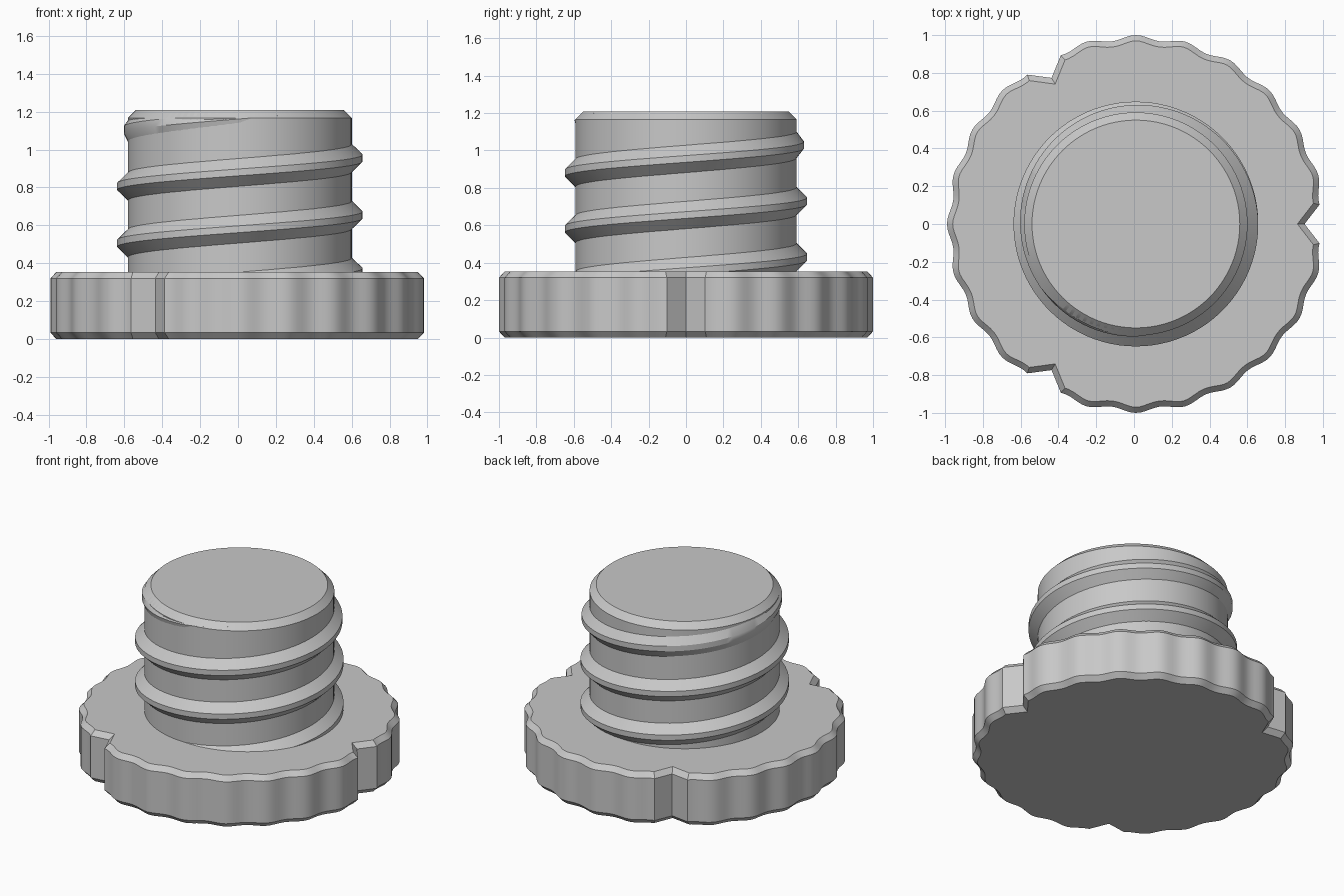
import bpy, bmesh
from math import cos, sin, radians, pi
from mathutils import Vector

cube = bpy.data.objects.get("Cube")
if cube:
    bpy.data.objects.remove(cube, do_unlink=True)

CENTRE_X = 0.01      # axis of the plug
BASE_TOP = 0.353
TOP = 1.208
NECK_R = 0.591
TOP_R = 0.55

grey = bpy.data.materials.new("plain grey")
grey.use_nodes = True
grey.diffuse_color = (0.58, 0.58, 0.58, 1)
grey.node_tree.nodes["Principled BSDF"].inputs["Base Color"].default_value = grey.diffuse_color


def loft(name, rings):
    """Skin a series of closed rings and cap both ends."""
    bm = bmesh.new()
    loops = [[bm.verts.new(p) for p in ring] for ring in rings]
    for low, high in zip(loops, loops[1:]):
        for i in range(len(low)):
            j = (i + 1) % len(low)
            bm.faces.new((low[i], low[j], high[j], high[i]))
    bm.faces.new(loops[0][::-1])
    bm.faces.new(loops[-1])
    bmesh.ops.recalc_face_normals(bm, faces=bm.faces)
    mesh = bpy.data.meshes.new(name)
    bm.to_mesh(mesh)
    bm.free()
    mesh.materials.append(grey)
    obj = bpy.data.objects.new(name, mesh)
    obj.location.x = CENTRE_X
    bpy.context.collection.objects.link(obj)
    bpy.ops.object.select_all(action='DESELECT')
    obj.select_set(True)
    bpy.context.view_layer.objects.active = obj
    bpy.ops.object.shade_smooth_by_angle(angle=radians(30))
    return obj


def polar(r, a, z=0.0):
    return Vector((r * cos(a), r * sin(a), z))


def inset(points, d):
    """Mitred inward offset of a counter-clockwise outline."""
    result = []
    for i, p in enumerate(points):
        a = (p - points[i - 1]).normalized()
        b = (points[(i + 1) % len(points)] - p).normalized()
        na, nb = Vector((-a.y, a.x, 0)), Vector((-b.y, b.x, 0))
        result.append(p + (na + nb) * d / (1 + na.dot(nb)))
    return result


def raised(points, z):
    return [Vector((p.x, p.y, z)) for p in points]


# Scalloped grip with three V notches and chamfered rims
outline = []
for sector in range(3):
    start = sector * 120
    outline.append(polar(0.893, radians(start)))
    for k in range(73):
        a = radians(start + 6 + k * 1.5)
        outline.append(polar(0.9875 + 0.0125 * cos(24 * a), a))
rim = inset(outline, 0.03)
loft("grip_base", [raised(rim, 0), raised(outline, 0.033),
                   raised(outline, BASE_TOP - 0.033), raised(rim, BASE_TOP)])

# Cylindrical neck with a chamfered top
SEGMENTS = 96
neck_profile = [(NECK_R, BASE_TOP - 0.03), (NECK_R, TOP - 0.041), (TOP_R, TOP)]
loft("neck", [[polar(r, 2 * pi * i / SEGMENTS, z) for i in range(SEGMENTS)]
              for r, z in neck_profile])

# Helical thread that fades out into the top chamfer
PITCH = 0.3
ROOT_R = 0.58
rings = []
for deg in range(-90, 1021, 4):
    a = radians(deg)
    z = 0.355 + PITCH * deg / 360
    fade = min(1, max(0, (1030 - deg) / 310))
    crest = NECK_R - 0.003 + 0.06 * fade
    ring = []
    for r, dz in ((ROOT_R, -0.084), (crest, -0.018), (crest, 0.018), (ROOT_R, 0.084)):
        h = min(z + dz, TOP - 0.004)
        ring.append(polar(min(r, TOP_R + TOP - h), a, h))
    rings.append(ring)
loft("screw_thread", rings)
